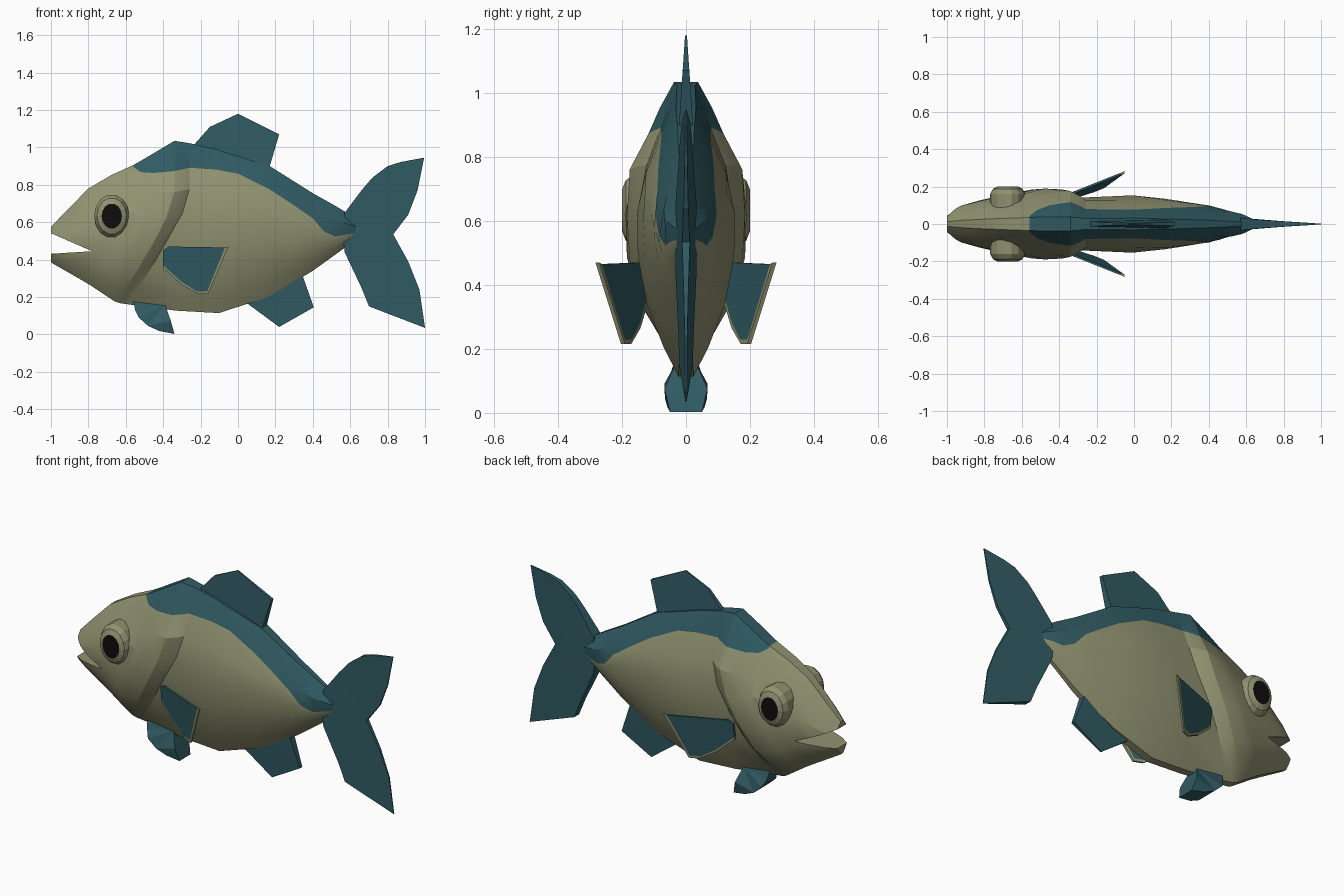
import bpy, bmesh, math

cube = bpy.data.objects.get("Cube")
if cube:
    bpy.data.objects.remove(cube, do_unlink=True)


def material(name, rgb):
    m = bpy.data.materials.new(name)
    m.use_nodes = True
    m.diffuse_color = (*rgb, 1)
    m.node_tree.nodes["Principled BSDF"].inputs["Base Color"].default_value = (*rgb, 1)
    return m


OLIVE = material("olive skin", (0.28, 0.29, 0.165))
TEAL = material("dark teal", (0.03, 0.105, 0.125))
BLACK = material("pupil black", (0.004, 0.004, 0.004))


def interp(points, x):
    """Piecewise linear lookup in a list of (x, value)."""
    if x <= points[0][0]:
        return points[0][1]
    for (a, va), (b, vb) in zip(points, points[1:]):
        if x <= b:
            return va + (vb - va) * (x - a) / (b - a)
    return points[-1][1]


def finish(bm, name, mats):
    bmesh.ops.recalc_face_normals(bm, faces=bm.faces[:])
    mesh = bpy.data.meshes.new(name)
    bm.to_mesh(mesh)
    bm.free()
    for m in mats:
        mesh.materials.append(m)
    obj = bpy.data.objects.new(name, mesh)
    bpy.context.collection.objects.link(obj)
    return obj


def plate(name, outline, mat, thick, mid=lambda x, z: 0):
    """Fin drawn in the xz plane; thick and mid give half thickness and centre y."""
    bm = bmesh.new()
    sides = [[bm.verts.new((x, mid(x, z) + s * thick(x, z), z)) for x, z in outline]
             for s in (-1, 1)]
    caps = [bm.faces.new(side) for side in sides]
    n = len(outline)
    for i in range(n):
        j = (i + 1) % n
        bm.faces.new((sides[0][i], sides[0][j], sides[1][j], sides[1][i]))
    bmesh.ops.recalc_face_normals(bm, faces=bm.faces[:])
    bmesh.ops.triangulate(bm, faces=caps)
    return finish(bm, name, [mat])


# Body outlines along the length
TOP = [(-1, .575), (-.9, .68), (-.77, .81), (-.55, .91), (-.34, 1.035), (-.18, 1.01),
       (.17, .9), (.4, .755), (.57, .66), (.64, .6)]
BOTTOM = [(-1, .385), (-.8, .27), (-.65, .17), (-.38, .13), (-.03, .11), (.2, .22),
          (.4, .34), (.58, .47), (.64, .52)]
WIDTH = [(-1, .06), (-.92, .1), (-.8, .13), (-.62, .165), (-.45, .192), (-.34, .185),
         (-.29, .165), (-.26, .142), (0, .156), (.17, .135), (.4, .1), (.6, .05), (.64, .025)]
BAND = [(-.56, .895), (-.52, .868), (-.4, .86), (-.22, .9), (0, .86), (.2, .76),
        (.4, .62), (.46, .55), (.5, .52), (.64, .545)]
SECTION = [(0, .15), (.08, .38), (.2, .7), (.4, .95), (.55, 1), (.7, .95), (.8, .68),
           (.92, .42), (1, .2)]
SHEAR = [(-1, 0), (-.8, .25), (-.55, .7), (-.29, 1), (-.26, 1), (0, .3), (.2, 0)]
STATIONS = [-1, -.92, -.8, -.68, -.56, -.52, -.45, -.34, -.29, -.26, -.12, 0, .17,
            .3, .4, .46, .52, .58, .64]
ROWS = [.85, .68, .5, .3, .12, 0]

# Body: lofted rings, slanted around the gill edge
bm = bmesh.new()
rings = []
for u in STATIONS:
    b = .9
    if u >= -.56:
        b = (interp(BAND, u) - interp(BOTTOM, u)) / (interp(TOP, u) - interp(BOTTOM, u))
    half = []
    for t in [1, (1 + b) / 2, b] + [b * k for k in ROWS]:
        x = u - .34 * interp(SHEAR, u) * max(0, 1 - t / .65)
        lo, hi = interp(BOTTOM, x), interp(TOP, x)
        half.append((x, interp(WIDTH, u) * interp(SECTION, t), lo + t * (hi - lo)))
    ring = [(x, -y, z) for x, y, z in half] + half[::-1]
    rings.append([bm.verts.new(p) for p in ring])
n = len(rings[0])
for u, a, b in zip(STATIONS, rings, rings[1:]):
    for i in range(n):
        j = (i + 1) % n
        face = bm.faces.new((a[i], a[j], b[j], b[i]))
        # Teal back above the band row
        if u >= -.56 and (i < 2 or i >= n - 3):
            face.material_index = 1
bm.faces.new(rings[0])
bm.faces.new(rings[-1])
body = finish(bm, "body", [OLIVE, TEAL])

# Mouth: wedge cut out of the snout
wedge = plate("mouth_cutter", [(-1.1, .585), (-.78, .445), (-.86, .44), (-1.1, .425)],
              OLIVE, lambda x, z: .3)
wedge.hide_render = True
cut = body.modifiers.new("mouth", 'BOOLEAN')
cut.operation = 'DIFFERENCE'
cut.object = wedge
bpy.ops.object.select_all(action='DESELECT')
bpy.context.view_layer.objects.active = body
body.select_set(True)
bpy.ops.object.modifier_apply(modifier=cut.name)
bpy.data.objects.remove(wedge, do_unlink=True)
bpy.ops.object.shade_smooth_by_angle(angle=math.radians(18))

# Centre fins
plate("dorsal_fin", [(-.25, .97), (-.23, 1.02), (-.15, 1.11), (0, 1.18), (.22, 1.07),
                     (.17, .9), (.17, .84)], TEAL,
      lambda x, z: interp([(.9, .022), (1.18, .003)], z))
plate("anal_fin", [(.03, .18), (.22, .04), (.405, .145), (.34, .33), (.2, .3)], TEAL,
      lambda x, z: interp([(.04, .003), (.3, .022)], z))


def tail_thick(x, z):
    return interp([(.56, .034), (.66, .024), (.83, .012), (1, .002)], x)


plate("tail_upper_lobe", [(.56, .535), (.57, .65), (.66, .77), (.72, .84), (.8, .9),
                          (.87, .922), (.995, .945), (.96, .77), (.91, .64), (.83, .535)],
      TEAL, tail_thick)
plate("tail_lower_lobe", [(.83, .535), (.91, .39), (.97, .24), (1, .035), (.7, .15),
                          (.66, .25), (.57, .44), (.56, .535)], TEAL, tail_thick)
plate("pelvic_fin", [(-.56, .18), (-.55, .13), (-.53, .09), (-.48, .045), (-.42, .018),
                     (-.34, .003), (-.36, .075), (-.39, .16)], TEAL,
      lambda x, z: interp([(0, .048), (.03, .065), (.09, .068), (.16, .03)], z))

# Paired fins and eyes
for side, s in (("right", -1), ("left", 1)):
    def flare(x, z):
        return s * (.145 + .4 * (x + .38) + .14 * (z - .47))

    plate(side + "_pectoral_fin", [(-.4, .45), (-.37, .47), (-.07, .465), (-.165, .23),
                                   (-.22, .23), (-.3, .28), (-.4, .37)], TEAL,
          lambda x, z: .006, flare)
    plate(side + "_pectoral_rim", [(-.07, .465), (-.05, .47), (-.16, .215), (-.21, .215),
                                   (-.3, .265), (-.4, .355), (-.4, .37), (-.3, .28),
                                   (-.22, .23), (-.165, .23)], OLIVE,
          lambda x, z: .006, flare)

    bm = bmesh.new()
    loops = []
    for y, r in ((.08, 1), (.16, 1), (.188, .84), (.2, .58)):
        loops.append([bm.verts.new((-.675 + .094 * r * math.cos(math.tau * k / 14), s * y,
                                    .633 + .116 * r * math.sin(math.tau * k / 14)))
                      for k in range(14)])
    for a, b in zip(loops, loops[1:]):
        for k in range(14):
            j = (k + 1) % 14
            bm.faces.new((a[k], a[j], b[j], b[k]))
    bm.faces.new(loops[0])
    bm.faces.new(loops[-1]).material_index = 1
    finish(bm, side + "_eye", [OLIVE, BLACK])
